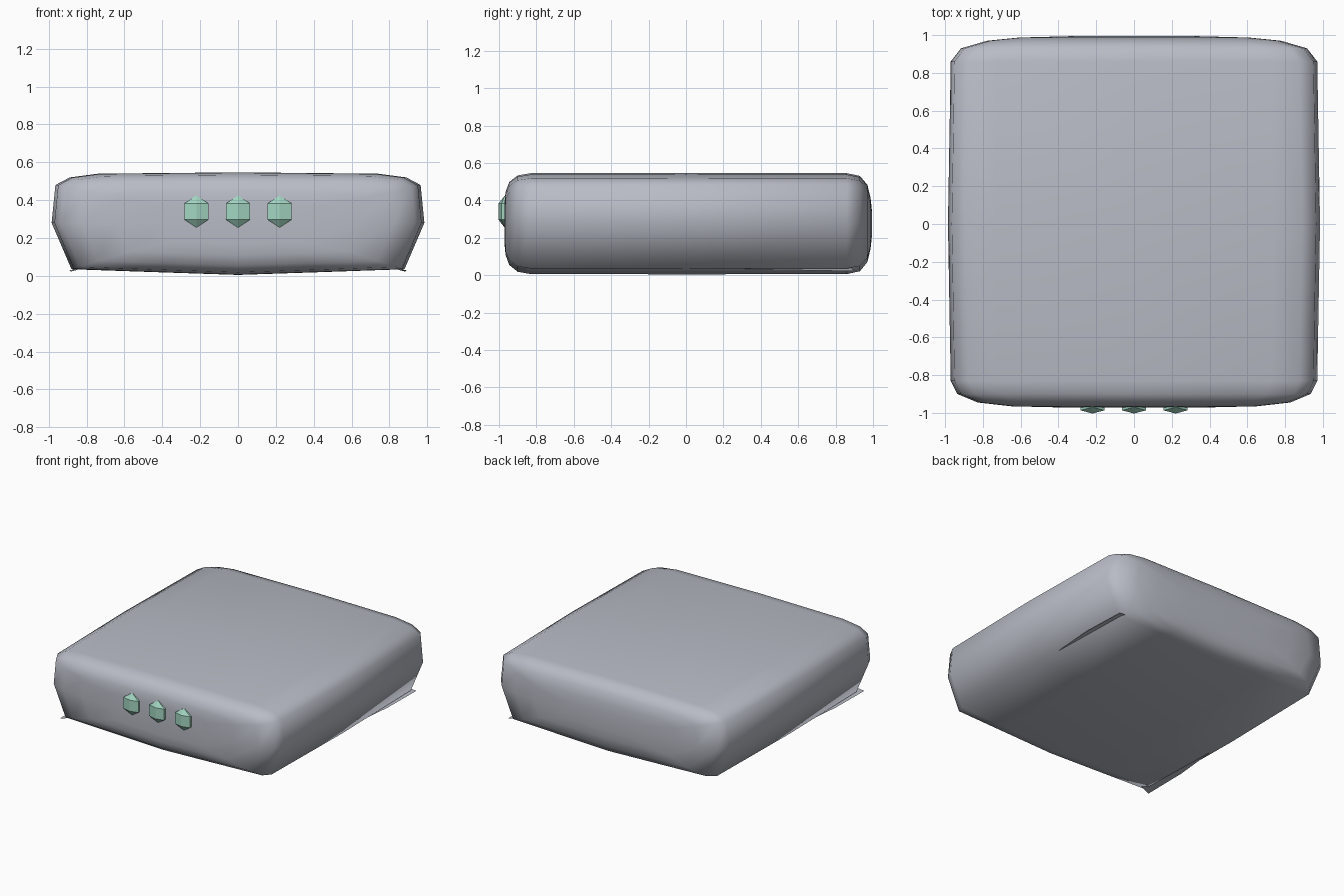
import bpy, bmesh

if "Cube" in bpy.data.objects:
    bpy.data.objects.remove(bpy.data.objects["Cube"])


def material(name, rgb):
    mat = bpy.data.materials.new(name)
    mat.use_nodes = True
    mat.diffuse_color = (*rgb, 1)
    mat.node_tree.nodes["Principled BSDF"].inputs["Base Color"].default_value = (*rgb, 1)
    return mat


def finish(bm, name, mat, smooth):
    mesh = bpy.data.meshes.new(name)
    for face in bm.faces:
        face.smooth = smooth
    bm.to_mesh(mesh)
    bm.free()
    mesh.materials.append(mat)
    obj = bpy.data.objects.new(name, mesh)
    bpy.context.collection.objects.link(obj)
    return obj


grey = material("soft grey", (0.48, 0.50, 0.56))
green = material("mint green", (0.36, 0.66, 0.53))

# Body: one cross-section lofted front to back with shrinking end rings
MID = 0.28
half = [(0.45, 0.02), (0.88, 0.035), (0.985, MID), (0.965, 0.48),
        (0.89, 0.52), (0.74, 0.54)]
section = [(0, 0.005)] + half + [(0, 0.547)] + [(-x, z) for x, z in reversed(half)]
rings = [(-0.971, 0.4, 0.4), (-0.965, 0.66, 0.62), (-0.945, 0.84, 0.82),
         (-0.90, 0.95, 0.95), (-0.83, 0.985, 0.995), (0, 1, 1),
         (0.86, 0.985, 0.995), (0.93, 0.93, 0.94), (0.97, 0.79, 0.76),
         (0.987, 0.62, 0.5), (0.994, 0.35, 0.25)]

bm = bmesh.new()
loops = [[bm.verts.new((x * sx, y, MID + (z - MID) * sz)) for x, z in section]
         for y, sx, sz in rings]
count = len(section)
for a, b in zip(loops, loops[1:]):
    for i in range(count):
        j = (i + 1) % count
        bm.faces.new((a[i], a[j], b[j], b[i]))
bm.faces.new(loops[0])
bm.faces.new(loops[-1])
bmesh.ops.recalc_face_normals(bm, faces=bm.faces)
finish(bm, "body", grey, True)

# Thin loose lips along opposite lower side edges
for name, s in (("left_lower_lip", 1), ("right_lower_lip", -1)):
    bm = bmesh.new()
    corners = [(0.86, 0.2, 0.034), (0.89, 0.55, 0.03), (0.885, 0.9, 0.022), (0.80, 0.88, 0.045)]
    bm.faces.new([bm.verts.new((s * x, s * y, z)) for x, y, z in corners])
    finish(bm, name, grey, False)

# Three faceted indicator lights on the front
for name, x in (("right_light", -0.22), ("middle_light", 0), ("left_light", 0.22)):
    bm = bmesh.new()
    bmesh.ops.create_uvsphere(bm, u_segments=6, v_segments=3, radius=0.085)
    light = finish(bm, name, green, False)
    light.location = (x, -0.97, 0.34)
    light.scale.y = 0.45
